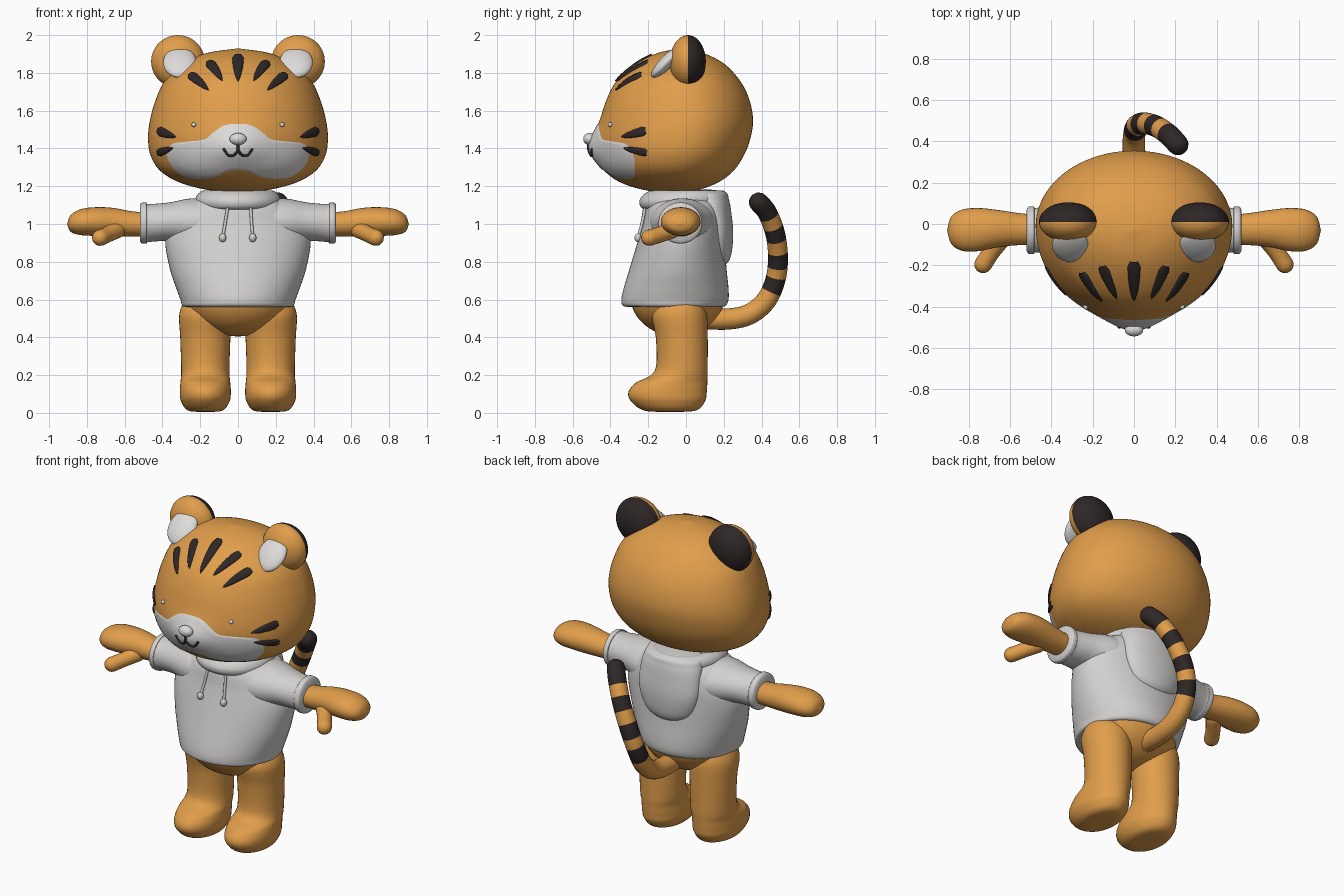
import bpy, bmesh
from math import sin, cos, pi, exp, radians
from mathutils import Vector, Matrix
from mathutils.bvhtree import BVHTree

cube = bpy.data.objects.get("Cube")
if cube:
    bpy.data.objects.remove(cube)


def material(name, r, g, b):
    m = bpy.data.materials.new(name)
    m.use_nodes = True
    m.diffuse_color = (r, g, b, 1)
    m.node_tree.nodes["Principled BSDF"].inputs["Base Color"].default_value = (r, g, b, 1)
    return m


ORANGE = material("orange_fur", .75, .34, .07)
WHITE = material("white_fur", .72, .71, .70)
GREY = material("light_grey_cloth", .65, .64, .63)
BLACK = material("dark_stripe", .028, .02, .02)


def finish(name, bm, mats, rule=None):
    for f in bm.faces:
        f.smooth = True
        if rule:
            f.material_index = rule(f)
    me = bpy.data.meshes.new(name)
    bm.to_mesh(me)
    bm.free()
    ob = bpy.data.objects.new(name, me)
    for m in mats:
        me.materials.append(m)
    bpy.context.collection.objects.link(ob)
    return ob


def spline(pts, n, closed=False):
    """Smooth curve through tuples of any length, n steps per span."""
    p = [Vector(q) for q in pts]
    if closed:
        p = [p[-1]] + p + p[:2]
    else:
        p = [2 * p[0] - p[1]] + p + [2 * p[-1] - p[-2]]
    out = []
    for a, b, c, d in zip(p, p[1:], p[2:], p[3:]):
        for i in range(n):
            t = i / n
            out.append(.5 * (2 * b + (c - a) * t + (2 * a - 5 * b + 4 * c - d) * t * t
                             + (3 * b - a - 3 * c + d) * t ** 3))
    return out if closed else out + [p[-2]]


def loft(name, rings, mats, closed=True, caps=True, rule=None, outward=None):
    """Skin a list of equal point rows; rule gives a material from the row number."""
    bm = bmesh.new()
    rows = [[bm.verts.new(p) for p in r] for r in rings]
    n = len(rows[0])
    for j, (a, b) in enumerate(zip(rows, rows[1:])):
        for i in range(n if closed else n - 1):
            k = (i + 1) % n
            f = bm.faces.new((a[i], a[k], b[k], b[i]))
            f.material_index = rule(j) if rule else 0
    if caps:
        bm.faces.new(rows[0])
        bm.faces.new(rows[-1]).material_index = rule(len(rows) - 2) if rule else 0
    bmesh.ops.remove_doubles(bm, verts=bm.verts, dist=.00005)
    bmesh.ops.recalc_face_normals(bm, faces=bm.faces)
    bm.normal_update()
    if outward and sum((f.normal.dot(f.calc_center_median() - outward) for f in bm.faces)) < 0:
        bmesh.ops.reverse_faces(bm, faces=bm.faces)
    return finish(name, bm, mats)


def upright(rows, k=.5, cx=0, n=64, steps=6):
    """Rings from rows of height, half width, front y, back y."""
    rings = []
    for z, w, f, b in spline(rows, steps):
        yc = f + (b - f) * k
        ring = []
        for i in range(n):
            a = 2 * pi * i / n
            s = sin(a)
            ring.append(Vector((cx + w * cos(a), yc + s * (b - yc if s > 0 else yc - f), z)))
        rings.append(ring)
    return rings


def sideways(rows, side, n=32):
    """Rings from rows of x, centre y, centre z, y radius, z radius."""
    return [[Vector((side * x, cy + ry * cos(2 * pi * i / n), cz + rz * sin(2 * pi * i / n)))
             for i in range(n)] for x, cy, cz, ry, rz in spline(rows, 6)]


def tube(name, path, mats, steps=6, n=20, rule=None):
    """Round tube through points with a radius; ends are domed."""
    p = spline(path, steps)
    c = [Vector(q[:3]) for q in p]
    tan = [(c[min(i + 1, len(c) - 1)] - c[max(i - 1, 0)]).normalized() for i in range(len(c))]
    stops = [(c[0] - tan[0] * p[0][3] * sin(a), tan[0], p[0][3] * cos(a))
             for a in (pi / 2, 1.2, .8, .4)]
    stops += [(q, t, v[3]) for q, t, v in zip(c, tan, p)]
    stops += [(c[-1] + tan[-1] * p[-1][3] * sin(a), tan[-1], p[-1][3] * cos(a))
              for a in (.4, .8, 1.2, pi / 2)]
    u = tan[0].orthogonal()
    rings = []
    for q, t, r in stops:
        u = (u - t * u.dot(t)).normalized()
        v = t.cross(u)
        rings.append([q + (u * cos(2 * pi * i / n) + v * sin(2 * pi * i / n)) * r for i in range(n)])
    pick = (lambda j: rule((stops[j][0] + stops[j + 1][0]) / 2)) if rule else None
    return loft(name, rings, mats, caps=False, rule=pick)


def ball(name, centre, radii, mats, rot=None, rule=None):
    bm = bmesh.new()
    m = Matrix.Translation(centre) @ (rot or Matrix()) @ Matrix.Diagonal((*radii, 1))
    bmesh.ops.create_uvsphere(bm, u_segments=36, v_segments=24, radius=1, matrix=m)
    return finish(name, bm, mats, rule)


# Head with a swollen muzzle
head_rows = [(1.165, 0, -.08, -.08), (1.18, .16, -.22, .06), (1.22, .31, -.345, .17),
             (1.28, .41, -.42, .25), (1.36, .462, -.455, .305), (1.45, .476, -.465, .34),
             (1.55, .466, -.452, .355), (1.66, .435, -.42, .335), (1.76, .385, -.365, .285),
             (1.85, .285, -.26, .2), (1.905, .165, -.15, .09), (1.93, 0, -.03, -.03)]
head_rings = upright(head_rows, k=.565, n=96)
for ring in head_rings:
    for p in ring:
        if p.y < 0:
            p.y -= .05 * exp(-(p.x / .14) ** 2 - ((p.z - 1.4) / .1) ** 2)
head = loft("head", head_rings, [ORANGE], caps=False)


def surface(ob):
    return BVHTree.FromPolygons([v.co for v in ob.data.vertices],
                                [p.vertices[:] for p in ob.data.polygons])


skin = surface(head)
HEAD_MID = Vector((0, 0, 1.5))


def on_front(tree, x, z, lift):
    hit, normal, _, _ = tree.ray_cast(Vector((x, -2, z)), Vector((0, 1, 0)))
    return hit + normal * lift if normal.y < 0 else hit - normal * lift


# White muzzle patch, laid over the head
half = [(.07, 1.522), (.13, 1.485), (.18, 1.447), (.28, 1.435), (.355, 1.42), (.375, 1.36),
        (.345, 1.3), (.28, 1.25), (.2, 1.24), (.12, 1.25), (.06, 1.278)]
outline = [(0, 1.53)] + half + [(0, 1.285)] + [(-x, z) for x, z in reversed(half)]
edge = spline(outline, 4, closed=True)
patch = [[on_front(skin, x * r / 14, 1.39 + (z - 1.39) * r / 14, .004 if r < 14 else .001)
          for x, z in edge] for r in range(15)]
loft("muzzle_patch", patch, [WHITE], caps=False, outward=HEAD_MID)


# Tapered stripes hugging the head, pointed at the second end
def stripe(name, wide, point, width):
    a, b = Vector(wide), Vector(point)
    rows = []
    for i in range(15):
        t = i / 14
        mid, normal, _, _ = skin.find_nearest(a.lerp(b, t))
        if normal.dot(mid - HEAD_MID) < 0:
            normal = -normal
        across = (b - a).cross(normal).normalized()
        w = width * min(1, .55 + 4 * t) * (1 - t ** 3) ** .8 * (.8 + .2 * (1 - t))
        row = []
        for s in (-1, -.85, -.4, 0, .4, .85, 1):
            q, nq, _, _ = skin.find_nearest(mid + across * w * s)
            nq = nq if nq.dot(q - HEAD_MID) > 0 else -nq
            row.append(q + nq * (0 if abs(s) == 1 else .009 - .003 * abs(s)))
        rows.append(row)
    loft(name, rows, [BLACK], closed=False, caps=False, outward=HEAD_MID)


stripe("forehead_stripe_centre", (0, -.185, 1.905), (0, -.385, 1.765), .032)
for s, side in ((1, "left"), (-1, "right")):
    stripe("forehead_stripe_inner_" + side, (s * .16, -.21, 1.875), (s * .085, -.375, 1.77), .028)
    stripe("forehead_stripe_outer_" + side, (s * .265, -.245, 1.81), (s * .16, -.385, 1.715), .027)
    stripe("cheek_stripe_upper_" + side, (s * .44, -.22, 1.497), (s * .35, -.365, 1.462), .026)
    stripe("cheek_stripe_lower_" + side, (s * .435, -.21, 1.373), (s * .345, -.335, 1.402), .022)

    # Ears: dark back half, white sloping inner
    turn = Matrix.Rotation(radians(90), 4, 'X')
    ball("ear_" + side, (s * .318, .01, 1.86), (.142, .14, .095), [ORANGE, BLACK], turn,
         lambda f: int(f.calc_center_median().y > .01))
    ball("inner_ear_" + side, (s * .308, -.105, 1.855), (.088, .108, .035), [WHITE],
         Matrix.Rotation(radians(46), 4, 'X'))
    ball("eye_" + side, on_front(skin, s * .232, 1.525, .004), (.012, .012, .012), [WHITE])

    # Mouth half
    mouth = [(0, 1.425), (0, 1.395), (.02, 1.368), (.048, 1.365), (.072, 1.395)]
    tube("mouth_" + side, [(*on_front(skin, s * x, z, .005), .007) for x, z in mouth], [BLACK], n=10)

    # Arm, thumb and sleeve
    arm = [(.42, -.03, 1, .07, .06), (.55, -.025, 1, .077, .066), (.66, -.022, 1.01, .09, .075),
           (.75, -.027, 1.013, .104, .076), (.83, -.03, 1.01, .1, .069),
           (.885, -.03, 1.003, .066, .045), (.905, -.03, 1, 0, 0)]
    loft("arm_" + side, sideways(arm, s), [ORANGE])
    tube("thumb_" + side, [(s * .64, -.07, .97, .045), (s * .69, -.135, .945, .042),
                           (s * .73, -.195, .927, .043)], [ORANGE])
    sleeve = [(.12, -.02, 1.01, .18, .12), (.25, -.02, 1.01, .165, .125), (.36, -.025, 1.012, .13, .103),
              (.47, -.03, 1.005, .108, .1), (.485, -.03, 1.005, .115, .108),
              (.51, -.03, 1.005, .114, .107), (.52, -.03, 1.005, .1, .093)]
    loft("sleeve_" + side, sideways(sleeve, s, 40), [GREY])

    # Leg and foot
    leg = [(.005, 0, -.09, -.09), (.012, .09, -.22, .05), (.06, .128, -.29, .1),
           (.11, .135, -.305, .11), (.16, .132, -.265, .113), (.2, .128, -.185, .115),
           (.26, .128, -.157, .115), (.4, .133, -.16, .115), (.52, .138, -.18, .11),
           (.6, .11, -.14, .08)]
    loft("leg_" + side, upright(leg, cx=s * .173, n=40), [ORANGE])

ball("nose", (0, -.512, 1.45), (.045, .032, .032), [WHITE])
ball("hips", (0, -.045, .62), (.285, .25, .215), [ORANGE])

# Hoodie body, collar, hood and drawstrings
body = [(.56, .27, -.3, .18), (.568, .295, -.335, .21), (.6, .305, -.342, .225), (.66, .327, -.33, .225),
        (.76, .36, -.3, .215), (.9, .385, -.258, .205), (1, .37, -.23, .2), (1.08, .31, -.215, .19),
        (1.135, .21, -.19, .17), (1.15, .12, -.12, .1)]
hoodie = loft("hoodie_body", upright(body), [GREY])
collar = [(1.07, .17, -.19, .17), (1.085, .212, -.235, .2), (1.12, .226, -.247, .218),
          (1.155, .215, -.225, .222), (1.178, .18, -.18, .19), (1.165, .13, -.13, .14)]
loft("hoodie_collar", upright(collar), [GREY])
hood = [(.775, 0, .17, .17), (.79, .09, .12, .215), (.84, .16, .09, .24), (.95, .198, .08, .25),
        (1.06, .2, .05, .24), (1.13, .19, .02, .227), (1.17, .16, 0, .205), (1.185, 0, .1, .1)]
loft("hood", upright(hood), [GREY], caps=False)
cloth = surface(hoodie)
for name, top, end in (("left", .066, .077), ("right", -.055, -.08)):
    ends = [on_front(cloth, top + (end - top) * t, 1.08 - .155 * t, .008) for t in (0, .5, 1)]
    tube("drawstring_" + name, [(*p, .008) for p in ends], [GREY], n=10)
    ball("drawstring_knob_" + name, ends[-1], (.019, .019, .023), [GREY])

# Striped tail, banded by height
tail = [(0, .08, .5, .056), (0, .22, .497, .056), (0, .33, .52, .055), (0, .42, .59, .054),
        (.012, .472, .7, .053), (.05, .487, .82, .053), (.11, .472, .95, .052),
        (.17, .43, 1.06, .052), (.212, .385, 1.115, .052)]
bands = [(.64, .72), (.775, .855), (.915, .985), (1.045, 2)]
tube("tail", tail, [ORANGE, BLACK], steps=16, n=24,
     rule=lambda c: int(c.y > .3 and any(lo < c.z < hi for lo, hi in bands)))
